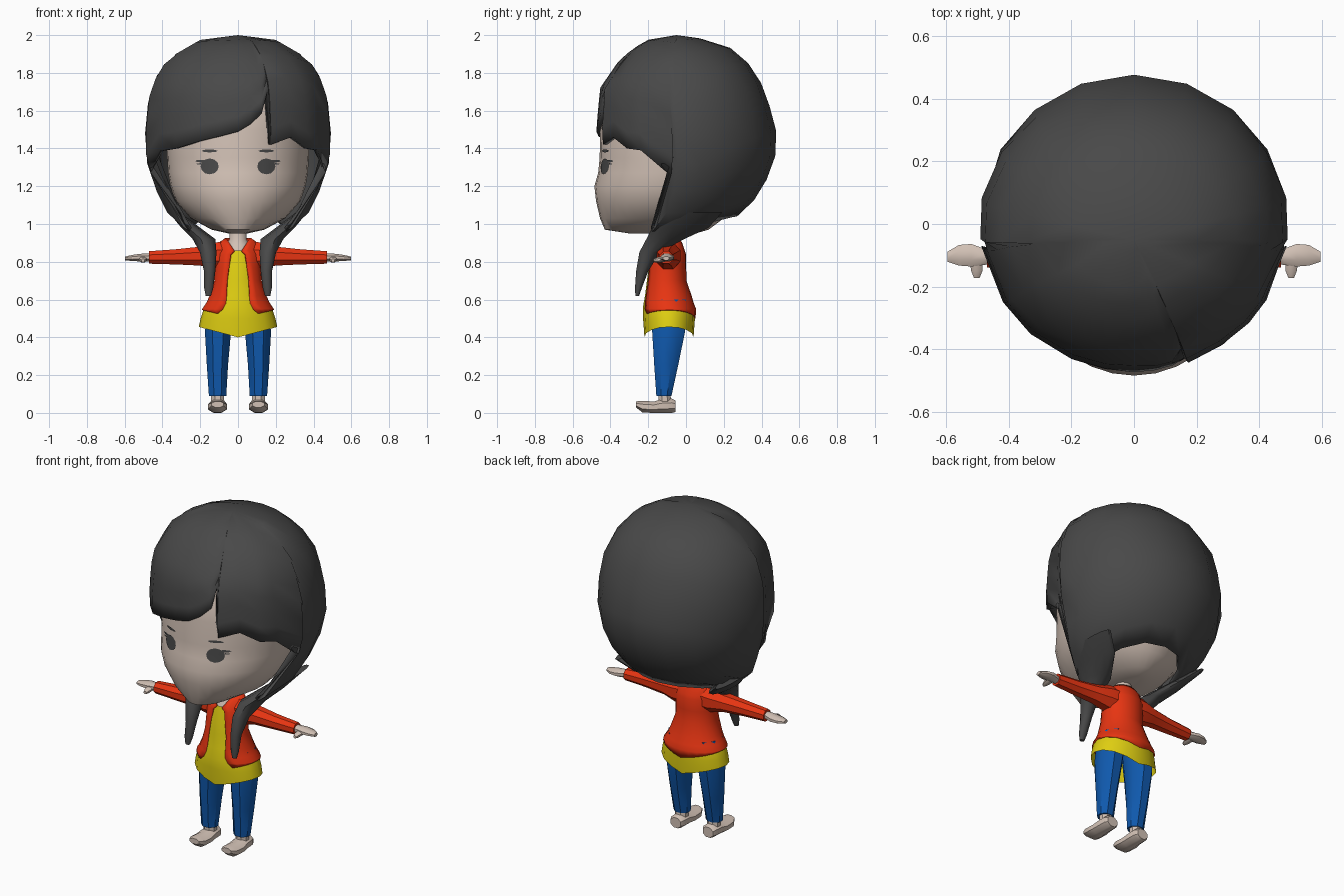
import bpy, bmesh, math
from mathutils import Vector

if "Cube" in bpy.data.objects:
    bpy.data.objects.remove(bpy.data.objects["Cube"])


def material(name, rgb):
    m = bpy.data.materials.new(name)
    m.diffuse_color = (*rgb, 1)
    m.use_nodes = True
    m.node_tree.nodes["Principled BSDF"].inputs["Base Color"].default_value = m.diffuse_color
    return m


HAIR = material("charcoal hair", (0.066, 0.066, 0.066))
SKIN = material("pale skin", (0.64, 0.53, 0.46))
RED = material("red jacket", (0.80, 0.035, 0.006))
YELLOW = material("yellow shirt", (0.74, 0.62, 0.006))
BLUE = material("blue trousers", (0.005, 0.10, 0.42))


def grid(name, rows, mat, wrap=True, caps=False, solid=0, centre=None):
    """Skin rows of points; optional end caps and inward thickness."""
    bm = bmesh.new()
    vs = [[bm.verts.new(p) for p in r] for r in rows]
    n = len(rows[0])
    for a, b in zip(vs, vs[1:]):
        for j in range(n if wrap else n - 1):
            k = (j + 1) % n
            bm.faces.new((a[j], a[k], b[k], b[j]))
    if caps:
        bm.faces.new(vs[0])
        bm.faces.new(vs[-1])
    bmesh.ops.remove_doubles(bm, verts=bm.verts[:], dist=1e-5)
    bmesh.ops.recalc_face_normals(bm, faces=bm.faces[:])
    c = centre or sum((v.co for v in bm.verts), Vector()) / len(bm.verts)
    if sum(f.normal.dot(f.calc_center_median() - c) * f.calc_area() for f in bm.faces) < 0:
        bmesh.ops.reverse_faces(bm, faces=bm.faces[:])
    me = bpy.data.meshes.new(name)
    bm.to_mesh(me)
    bm.free()
    me.materials.append(mat)
    me.shade_smooth()
    me.set_sharp_from_angle(angle=math.radians(40))
    ob = bpy.data.objects.new(name, me)
    bpy.context.collection.objects.link(ob)
    if solid:
        mod = ob.modifiers.new("thickness", 'SOLIDIFY')
        mod.thickness, mod.offset = solid, -1
    return ob


def loft(name, rings, mat, axis='z', n=12, side=1):
    """Ring = position on axis, two centre coordinates, two radii."""
    rows = []
    for t, u, v, ru, rv in rings:
        row = []
        for j in range(n):
            a = 2 * math.pi * (j + 0.5) / n
            k = 1 / math.cos(math.pi / n)
            p, q = u + ru * k * math.cos(a), v + rv * k * math.sin(a)
            x, y, z = {'z': (p, q, t), 'x': (t, p, q), 'y': (p, t, q)}[axis]
            row.append((side * x, y, z))
        rows.append(row)
    return grid(name, rows, mat, caps=True)


def lerp(tab, z):
    """Interpolate a table sorted by falling z."""
    if z >= tab[0][0]:
        return tab[0][1:]
    for a, b in zip(tab, tab[1:]):
        if z >= b[0]:
            t = (a[0] - z) / (a[0] - b[0])
            return tuple(p + (q - p) * t for p, q in zip(a[1:], b[1:]))
    return tab[-1][1:]


def section(tab, z, a):
    """Point at angle a (0 = front) of the oval (half width, front y, back y) at z."""
    w, yf, yb = lerp(tab, z)
    return (w * math.sin(a), (yf + yb) / 2 - (yb - yf) / 2 * math.cos(a), z)


# Head
head = [(1.85, .02, -.12, -.1), (1.8, .25, -.33, .15), (1.65, .35, -.43, .25),
        (1.5, .38, -.455, .29), (1.35, .375, -.457, .3), (1.27, .37, -.465, .3),
        (1.2, .358, -.485, .28), (1.12, .33, -.476, .25), (1.03, .25, -.455, .2),
        (.97, .14, -.43, .12), (.95, .05, -.3, .05)]
grid("head", [[section(head, r[0], math.tau * j / 32) for j in range(32)] for r in head],
     SKIN, caps=True)


# Eyes, lashes and brows as thin plates laid on the face
def plate(name, cx, cz, rx, rz, n=12):
    rows = []
    for s in (0, .5, 1):
        row = []
        for j in range(n):
            x = cx + s * rx * math.cos(math.tau * j / n)
            z = cz + s * rz * math.sin(math.tau * j / n)
            w, yf, yb = lerp(head, z)
            y = (yf + yb) / 2 - (yb - yf) / 2 * math.sqrt(1 - (x / w) ** 2)
            row.append((x, y - .004, z))
        rows.append(row)
    grid(name, rows, HAIR, centre=Vector((0, 0, 1.3)))


for s in (-1, 1):
    plate("eye", s * .15, 1.305, .048, .042)
    plate("upper_lash", s * .195, 1.333, .032, .007, 8)
    plate("lower_lash", s * .2, 1.318, .022, .004, 8)
    plate("eyebrow", s * .15, 1.387, .042, .008, 8)

# Hair cap: columns from the crown down to a hairline given by angle
hair = [(2.0, 0, -.05, -.05), (1.975, .2, -.2, .13), (1.93, .285, -.28, .24),
        (1.865, .385, -.355, .32), (1.72, .47, -.455, .415), (1.5, .495, -.475, .478),
        (1.35, .492, -.465, .472), (1.24, .46, -.45, .43), (1.13, .415, -.43, .365),
        (1.04, .365, -.42, .27), (.96, .26, -.42, .12)]
sides = [(84, .96), (100, .96), (120, .98), (140, 1.01), (160, 1.035)]
hairline = ([(-a, z) for a, z in reversed(sides)]
            + [(-81, 1.27), (-58, 1.385), (-42, 1.4), (-24, 1.44), (-11, 1.465), (0, 1.49),
               (8, 1.53), (15, 1.585), (20, 1.72), (20.6, 1.42), (35, 1.46), (48, 1.4),
               (59, 1.39), (81, 1.27)]
            + sides + [(180, 1.04)])
rows = []
for i in range(11):
    row = []
    for deg, bottom in hairline:
        end = math.acos(max(-1, 1 - (2 - bottom) / .52))
        row.append(section(hair, 2 - .52 * (1 - math.cos(end * i / 10)), math.radians(deg)))
    rows.append(row)
grid("hair_cap", rows, HAIR, solid=.025, centre=Vector((0, 0, 1.45)))

# Clothes: oval torso profile shared by shirt and open jacket
torso = [(.925, .07, -.14, -.035), (.9, .105, -.165, -.02), (.84, .12, -.195, 0),
         (.7, .125, -.215, .002), (.62, .15, -.225, .03), (.55, .185, -.23, .05),
         (.46, .208, -.225, .045), (.4, .205, -.22, .04)]
shirt = [(z, w - .008, f + .008, b - .008) if z > .56 else (z, w, f, b) for z, w, f, b in torso]
rows = []
for z in (.86, .78, .7, .62, .56, .5, .4):
    rows.append([section(shirt, z + (.055 * abs(math.sin(math.tau * j / 16)) if z < .45 else 0),
                         math.tau * j / 16) for j in range(16)])
grid("shirt", rows, YELLOW)
opening = [(.925, .062), (.86, .02), (.84, .04), (.7, .06), (.58, .065), (.5, .11)]
rows = []
for z in (.925, .9, .86, .84, .77, .7, .62, .58, .55, .5):
    a = math.asin(min(.9, lerp(opening, z)[0] / lerp(torso, z)[0]))
    row = []
    for j in range(21):
        b = a + (math.tau - 2 * a) * j / 20
        x, y, h = section(torso, z + (.045 * abs(math.sin(b)) if z < .52 else 0), b)
        k = 1.025 if z < .58 else 1
        row.append((x * k, (y + .09) * k - .09, h))
    rows.append(row)
grid("jacket", rows, RED, wrap=False, solid=.012, centre=Vector((0, -.09, .7)))

# Neck
loft("neck", [(.84, 0, -.1, .07, .07), (.89, 0, -.095, .062, .05),
              (.92, 0, -.09, .045, .042), (.98, 0, -.09, .045, .042)], SKIN)

for s in (-1, 1):
    # Long side lock of hair
    loft("hair_lock", [(1.06, .335, .05, .03, .14), (.98, .25, -.03, .05, .15),
                       (.92, .18, -.11, .06, .10), (.85, .158, -.192, .044, .055),
                       (.75, .15, -.232, .03, .032), (.66, .155, -.252, .024, .018),
                       (.62, .157, -.258, .014, .01)], HAIR, side=s)
    # Sleeve, hand and thumb
    loft("sleeve", [(.05, -.09, .835, .06, .075), (.12, -.095, .832, .065, .07),
                    (.2, -.1, .83, .052, .05), (.33, -.105, .826, .042, .04),
                    (.47, -.105, .823, .034, .033)], RED, 'x', 8, s)
    loft("hand", [(.45, -.105, .823, .022, .02), (.48, -.105, .823, .026, .021),
                  (.52, -.1, .822, .036, .02), (.56, -.1, .82, .033, .016),
                  (.597, -.105, .818, .016, .01)], SKIN, 'x', 8, s)
    loft("thumb", [(-.11, .505, .815, .022, .015), (-.15, .503, .81, .018, .014),
                   (-.173, .503, .806, .009, .008)], SKIN, 'y', 8, s)
    # Trouser leg
    loft("trouser_leg", [(.6, .085, -.09, .07, .09), (.43, .106, -.092, .069, .087),
                         (.25, .109, -.105, .056, .063), (.09, .108, -.117, .046, .04)],
         BLUE, 'z', 8, s)
    # Ankle and foot
    loft("ankle", [(.12, .108, -.115, .034, .03), (.03, .108, -.11, .036, .036)],
         SKIN, 'z', 8, s)
    loft("foot", [(-.055, .108, .035, .034, .03), (-.075, .108, .038, .044, .038),
                  (-.13, .108, .036, .046, .036), (-.17, .109, .03, .05, .03),
                  (-.23, .109, .033, .05, .031), (-.265, .108, .045, .032, .016)],
         SKIN, 'y', 8, s)
